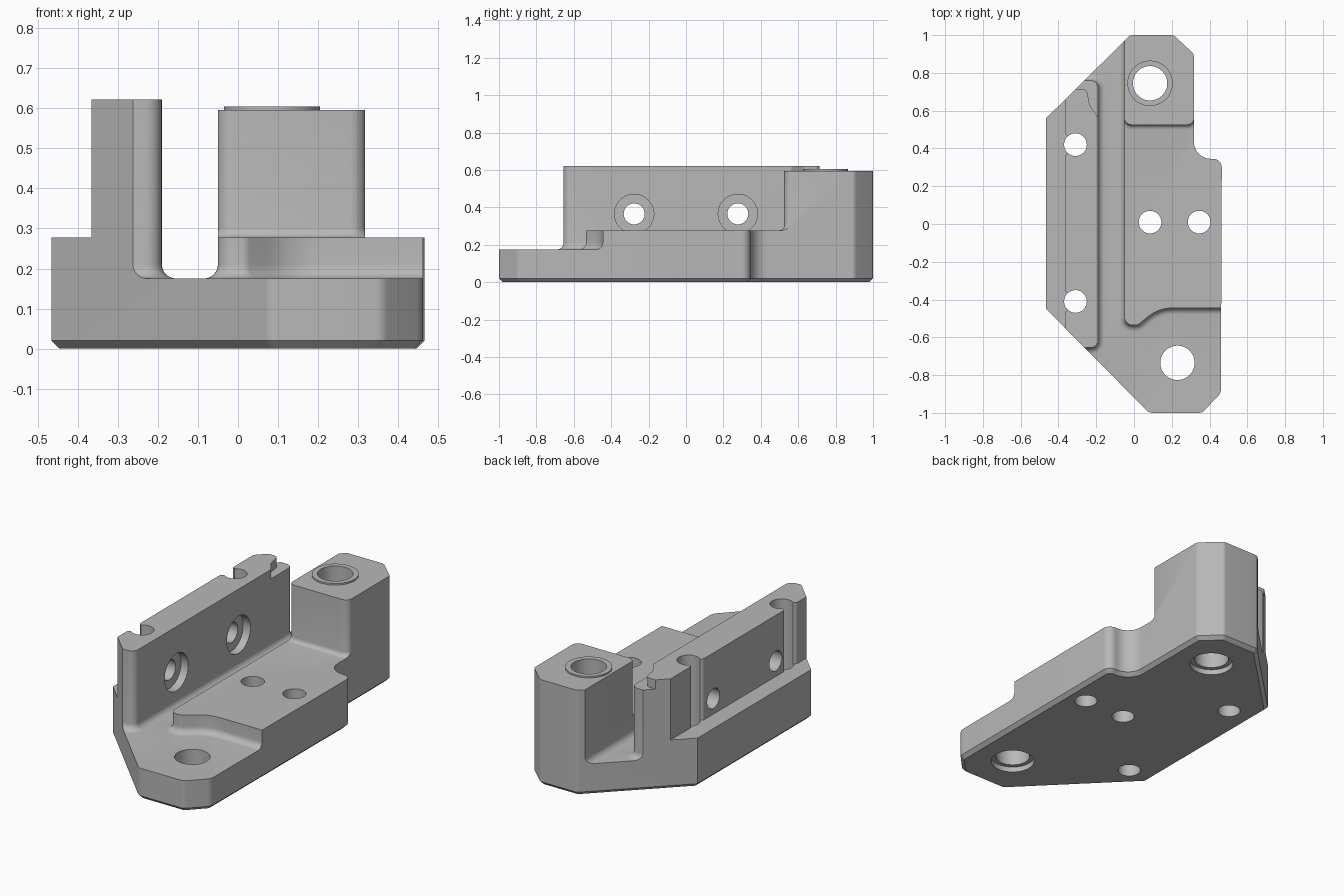
import bpy, bmesh, math
from mathutils import Vector, Matrix

old = bpy.data.objects.get("Cube")
if old:
    bpy.data.objects.remove(old, do_unlink=True)

grey = bpy.data.materials.new("machined grey")
grey.use_nodes = True
COLOUR = (0.48, 0.48, 0.48, 1)
grey.diffuse_color = COLOUR
grey.node_tree.nodes["Principled BSDF"].inputs["Base Color"].default_value = COLOUR


def rounded(points, steps=8):
    """Turn (x, y, radius) corners into an outline with filleted corners."""
    out = []
    for i, p in enumerate(points):
        c = Vector(p[:2])
        r = p[2] if len(p) > 2 else 0
        if not r:
            out.append(c)
            continue
        a = (Vector(points[i - 1][:2]) - c).normalized()
        b = (Vector(points[(i + 1) % len(points)][:2]) - c).normalized()
        half = a.angle(b) / 2
        t = r / math.tan(half)
        centre = c + (a + b).normalized() * (r / math.sin(half))
        start, end = c + a * t - centre, c + b * t - centre
        sweep = start.angle_signed(end)
        for k in range(steps + 1):
            # angle_signed is clockwise-positive in 2D
            out.append(centre + Matrix.Rotation(-sweep * k / steps, 2) @ start)
    return out


def new_object(name, bm):
    bmesh.ops.recalc_face_normals(bm, faces=bm.faces)
    mesh = bpy.data.meshes.new(name)
    bm.to_mesh(mesh)
    bm.free()
    mesh.materials.append(grey)
    obj = bpy.data.objects.new(name, mesh)
    bpy.context.collection.objects.link(obj)
    return obj


def prism(name, points, z0, z1, edge=0, segments=1):
    """Extrude an outline; optionally bevel its bottom rim."""
    bm = bmesh.new()
    face = bm.faces.new([bm.verts.new((p.x, p.y, z0)) for p in rounded(points)])
    top = bmesh.ops.extrude_face_region(bm, geom=[face])["geom"]
    for v in top:
        if isinstance(v, bmesh.types.BMVert):
            v.co.z = z1
    bmesh.ops.recalc_face_normals(bm, faces=bm.faces)
    if edge:
        rim = [e for e in bm.edges if all(abs(v.co.z - z0) < 1e-5 for v in e.verts)]
        bmesh.ops.bevel(bm, geom=rim, offset=edge, offset_type='OFFSET',
                        segments=segments, profile=0.5, affect='EDGES',
                        clamp_overlap=False)
    return new_object(name, bm)


def cylinder(name, start, end, radius):
    a, b = Vector(start), Vector(end)
    turn = (b - a).to_track_quat('Z', 'Y').to_matrix().to_4x4()
    bm = bmesh.new()
    bmesh.ops.create_cone(bm, cap_ends=True, segments=48, radius1=radius,
                          radius2=radius, depth=(b - a).length,
                          matrix=Matrix.Translation((a + b) / 2) @ turn)
    return new_object(name, bm)


def combine(tool, operation='DIFFERENCE'):
    """Apply a boolean to the bracket and discard the tool."""
    tool.hide_render = True
    mod = body.modifiers.new("boolean", 'BOOLEAN')
    mod.operation, mod.solver, mod.object = operation, 'EXACT', tool
    bpy.context.view_layer.objects.active = body
    bpy.ops.object.modifier_apply(modifier=mod.name)
    bpy.data.objects.remove(tool, do_unlink=True)


# Full-height blank with a chamfered foot
body = prism("bracket_body", [
    (-0.465, -0.45), (0.08, -1, 0.05), (0.36, -1, 0.04), (0.46, -0.895, 0.05),
    (0.465, 0.345, 0.045), (0.317, 0.345, 0.09), (0.317, 0.9, 0.03),
    (0.21, 1, 0.03), (-0.02, 1, 0.03), (-0.465, 0.56)], 0, 0.622, 0.02)

# Channel and front floor, with a rounded lower edge
combine(prism("channel_cutter", [
    (-0.6, -0.655), (-0.6, -1.5), (1, -1.5), (1, -0.445),
    (0.13, -0.445, 0.2), (0.02, -0.535, 0.03), (-0.05, -0.535, 0.04),
    (-0.05, 1.5), (-0.6, 1.5), (-0.6, 0.76), (-0.19, 0.76, 0.04),
    (-0.19, -0.655, 0.04)], 0.175, 1, 0.035, 6))

# Raised deck in front of the post
combine(prism("deck_cutter", [
    (-0.12, -1.5), (1, -1.5), (1, 0.62), (0.319, 0.62), (0.319, 0.525, 0.04),
    (-0.052, 0.525, 0.04), (-0.052, 0.62), (-0.12, 0.62)], 0.277, 1.1, 0.025, 5))

# Post top and its raised ring
combine(prism("post_top_cutter", [
    (-0.12, 0.4), (1, 0.4), (1, 1.5), (-0.12, 1.5)], 0.595, 1.2))
POST, FOOT = (0.085, 0.745), (0.23, -0.735)
combine(cylinder("post_ring", (*POST, 0.5), (*POST, 0.604), 0.12), 'UNION')

# Outer ledge, opening into the two vertical grooves
GROOVES = (-0.41, 0.42)
ledge = [(-1, -1.5), (-0.365, -1.5)]
for y in GROOVES:
    ledge += [(-0.365, y - 0.045, 0.02), (-0.33, y - 0.045),
              (-0.33, y + 0.045), (-0.365, y + 0.045, 0.02)]
combine(prism("ledge_cutter", ledge + [(-0.365, 1.5), (-1, 1.5)], 0.277, 1.3))

# Lowered step at the rear end of the wall
combine(prism("step_cutter", [
    (-0.6, 0.714), (-0.25, 0.714, 0.03), (-0.235, 0.63, 0.04), (-0.18, 0.55),
    (-0.12, 0.55), (-0.12, 1.2), (-0.6, 1.2)], 0.57, 1.4))

# Vertical holes
small = [(-0.31, y) for y in GROOVES] + [(0.085, 0.01), (0.345, 0.01)]
for x, y in small:
    combine(cylinder("small_hole", (x, y, -1), (x, y, 1), 0.06))
for x, y in (POST, FOOT):
    combine(cylinder("large_hole", (x, y, -1), (x, y, 1), 0.091))
    combine(cylinder("foot_recess", (x, y, -1), (x, y, 0.03), 0.115))

# Cross holes with counterbores through the wall
for y in (-0.277, 0.277):
    combine(cylinder("cross_hole", (-0.6, y, 0.365), (-0.1, y, 0.365), 0.056))
    combine(cylinder("counterbore", (-0.235, y, 0.365), (-0.13, y, 0.365), 0.105))

bpy.ops.object.select_all(action='DESELECT')
body.select_set(True)
bpy.context.view_layer.objects.active = body
bpy.ops.object.shade_smooth_by_angle(angle=math.radians(30))
